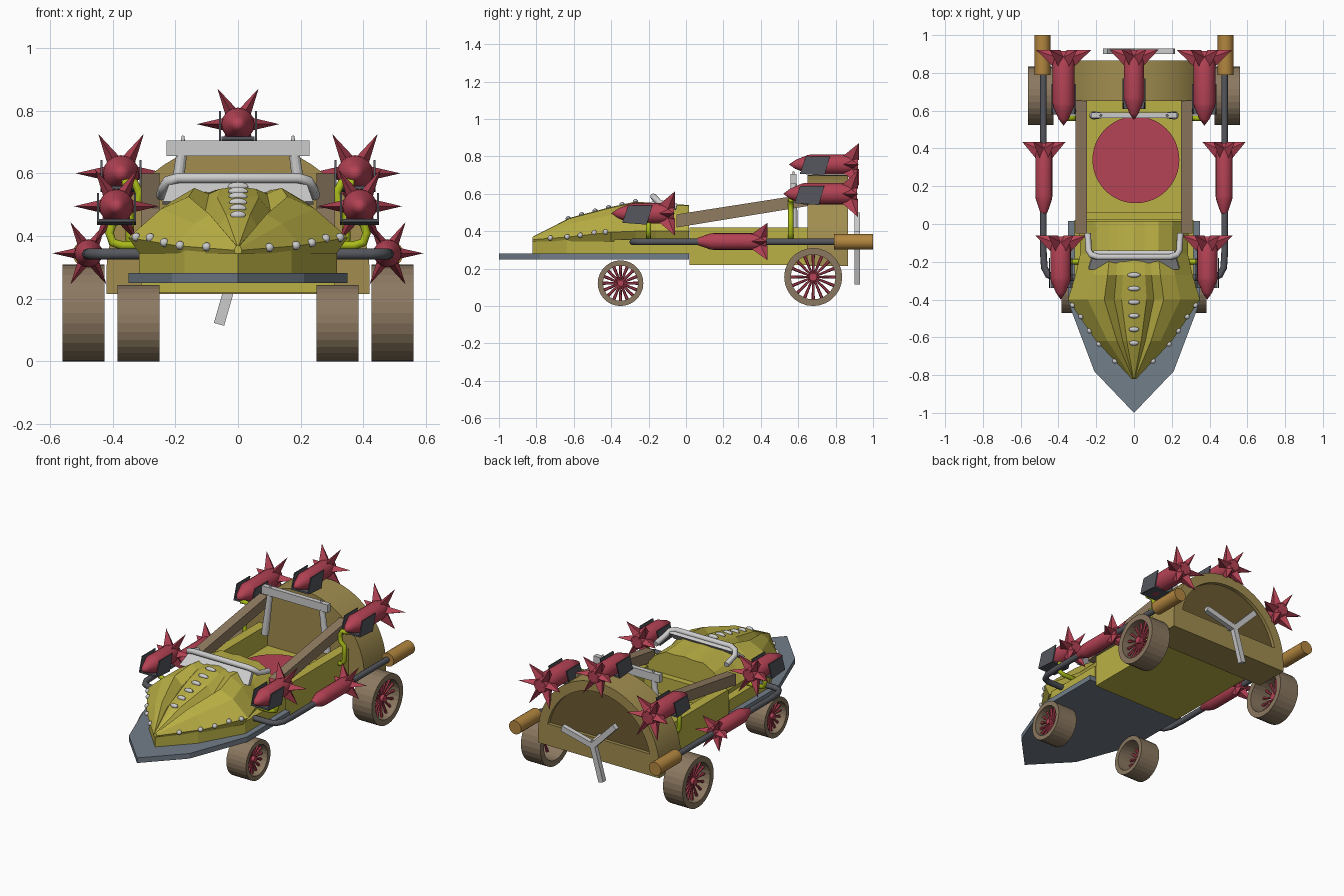
import bpy, bmesh
from math import sin, cos, pi, radians, asin
from mathutils import Vector as V, Matrix
from mathutils.bvhtree import BVHTree

if "Cube" in bpy.data.objects:
    bpy.data.objects.remove(bpy.data.objects["Cube"])

COL = dict(yellow=(.50, .44, .06), red=(.46, .055, .09), tyre=(.26, .19, .12), tan=(.36, .27, .08),
           rail=(.28, .20, .12), blue=(.17, .21, .25), dark=(.09, .095, .11), copper=(.45, .24, .05),
           lime=(.40, .50, .01), brown=(.15, .10, .03))
MATS = {}
for k, c in COL.items():
    MATS[k] = bpy.data.materials.new(k)
    MATS[k].diffuse_color = (*c, 1)


def finish(name, bm, mat=None, smooth=False):
    bmesh.ops.remove_doubles(bm, verts=bm.verts, dist=1e-5)
    bmesh.ops.recalc_face_normals(bm, faces=bm.faces)
    me = bpy.data.meshes.new(name)
    bm.to_mesh(me)
    bm.free()
    ob = bpy.data.objects.new(name, me)
    bpy.context.collection.objects.link(ob)
    if mat:
        me.materials.append(MATS[mat])
    if smooth:
        bpy.ops.object.select_all(action='DESELECT')
        ob.select_set(True)
        bpy.context.view_layer.objects.active = ob
        bpy.ops.object.shade_smooth_by_angle(angle=radians(35))
    return ob


def add_box(bm, x, y, z):
    m = Matrix.Translation((sum(x) / 2, sum(y) / 2, sum(z) / 2)) @ Matrix.Diagonal((x[1] - x[0], y[1] - y[0], z[1] - z[0], 1))
    bmesh.ops.create_cube(bm, size=1, matrix=m)


def add_rod(bm, p, q, r1, r2=None, n=12):
    p, q = V(p), V(q)
    m = Matrix.Translation((p + q) / 2) @ (q - p).to_track_quat('Z', 'Y').to_matrix().to_4x4()
    bmesh.ops.create_cone(bm, cap_ends=True, segments=n, radius1=r1, radius2=r1 if r2 is None else r2,
                          depth=(q - p).length, matrix=m)


def add_prism(bm, pts, d):
    """Extrude a closed 3D polygon by vector d."""
    a = [bm.verts.new(p) for p in pts]
    b = [bm.verts.new(V(p) + V(d)) for p in pts]
    bm.faces.new(a)
    bm.faces.new(b)
    for i in range(len(a)):
        j = (i + 1) % len(a)
        bm.faces.new((a[i], a[j], b[j], b[i]))


def add_lathe(bm, prof, o, axis, n, closed=False):
    """Spin (radius, distance) pairs around the x or y axis."""
    ax, u, w = (V((1, 0, 0)), V((0, 1, 0)), V((0, 0, 1))) if axis == 'x' else (V((0, 1, 0)), V((1, 0, 0)), V((0, 0, 1)))
    rings = [[bm.verts.new(V(o) + ax * t + (u * cos(2 * pi * i / n) + w * sin(2 * pi * i / n)) * r)
              for i in range(n)] for r, t in prof]
    for k in range(len(rings) if closed else len(rings) - 1):
        a, b = rings[k], rings[(k + 1) % len(rings)]
        for i in range(n):
            bm.faces.new((a[i], a[(i + 1) % n], b[(i + 1) % n], b[i]))


def tube(name, pts, r, mat=None):
    cu = bpy.data.curves.new(name, 'CURVE')
    cu.dimensions, cu.bevel_depth, cu.bevel_resolution, cu.use_fill_caps = '3D', r, 2, True
    sp = cu.splines.new('POLY')
    sp.points.add(len(pts) - 1)
    for s, p in zip(sp.points, pts):
        s.co = (*p, 1)
    ob = bpy.data.objects.new(name, cu)
    bpy.context.collection.objects.link(ob)
    if mat:
        cu.materials.append(MATS[mat])


def outline(half, z):
    return [(x, y, z) for x, y in half] + [(-x, y, z) for x, y in reversed(half) if x > 0]


# base plate and lower nose
bm = bmesh.new()
add_prism(bm, outline([(0, -1), (.21, -.78), (.35, -.41), (.35, .015)], .25), (0, 0, .032))
finish("base_plate", bm, 'blue')
bm = bmesh.new()
add_prism(bm, outline([(0, -.82), (.17, -.64), (.315, -.38), (.315, .02)], .28), (0, 0, .075))
finish("lower_nose", bm, 'yellow')

# cockpit tub: floor, walls, dash
bm = bmesh.new()
add_box(bm, (-.31, .31), (.02, .66), (.22, .29))
add_box(bm, (-.25, .25), (.02, .06), (.29, .40))
for s in (-1, 1):
    add_box(bm, sorted((s * .25, s * .31)), (.02, .66), (.29, .42))
finish("cockpit_tub", bm, 'yellow')
bm = bmesh.new()
add_rod(bm, (.01, .34, .29), (.01, .34, .315), .23, n=48)
finish("seat_disc", bm, 'red')

# fluted hood: y, half width, edge z, top z, valley height
bm = bmesh.new()
rings = []
for y, w, ze, zt, dip in [(-.82, .012, .355, .37, .9), (-.62, .20, .37, .472, .62), (-.40, .35, .395, .53, .6),
                          (-.27, .31, .40, .558, .85), (-.16, .285, .40, .55, .95), (.015, .29, .40, .54, .95)]:
    half = [(.9, None), (1, 0), (.7, .68), (.45, .97), (.3, dip), (.19, .95)]
    pts = [(f * w, .345 if h is None else ze + h * (zt - ze)) for f, h in half]
    pts = pts + [(0, zt)] + [(-x, z) for x, z in reversed(pts)]
    rings.append([bm.verts.new((x, y, z)) for x, z in pts])
for a, b in zip(rings, rings[1:]):
    for i in range(len(a)):
        j = (i + 1) % len(a)
        bm.faces.new((a[i], a[j], b[j], b[i]))
bm.faces.new(rings[0])
bm.faces.new(rings[-1])
bm.normal_update()
tree = BVHTree.FromBMesh(bm)
finish("hood", bm, 'yellow')

# hood vents and rivets, dropped onto the hood surface
bm = bmesh.new()
spots = [(0, -.27 - .072 * i, .036 - .002 * i, .014) for i in range(6)]
spots += [(s * x, y, .015, .015) for s in (-1, 1)
          for x, y in [(.325, -.43), (.28, -.49), (.235, -.565), (.185, -.635), (.10, -.725)]]
for x, y, rx, ry in spots:
    hit = tree.ray_cast(V((x, y, 2)), V((0, 0, -1)))[0]
    if hit:
        m = Matrix.Translation(hit) @ Matrix.Diagonal((rx, ry, .014, 1))
        bmesh.ops.create_uvsphere(bm, u_segments=10, v_segments=6, radius=1, matrix=m)
finish("hood_studs", bm, None, True)

# windscreen
bm = bmesh.new()
add_prism(bm, [(-.24, -.24, .51), (.24, -.24, .51), (.215, -.16, .58), (-.215, -.16, .58)], (0, .02, -.01))
finish("windscreen", bm)
tube("windscreen_frame", [(-.245, -.05, .53), (-.24, -.14, .55), (-.225, -.165, .575), (-.19, -.175, .585),
                          (.19, -.175, .585), (.225, -.165, .575), (.24, -.14, .55), (.245, -.05, .53)], .017)


# rear engine arch with a recessed panel
def arch(r, base, y):
    a0 = asin((base - .28) / r) if base > .28 else 0
    pts = [(r * cos(a0 + (pi - 2 * a0) * i / 32), y, .28 + r * sin(a0 + (pi - 2 * a0) * i / 32)) for i in range(33)]
    return pts if base > .28 else pts + [(-r, y, base), (r, y, base)]


bm = bmesh.new()
add_prism(bm, arch(.42, .215, .65), (0, .215, 0))
body = finish("engine_arch", bm, 'tan', True)
bm = bmesh.new()
add_prism(bm, arch(.36, .35, .84), (0, .1, 0))
cutter = finish("panel_cutter", bm)
cutter.hide_render = True
cutter.hide_viewport = True
mod = body.modifiers.new("recess", 'BOOLEAN')
mod.operation, mod.object, mod.solver = 'DIFFERENCE', cutter, 'EXACT'
bm = bmesh.new()
add_prism(bm, arch(.359, .351, .835), (0, .01, 0))
finish("rear_panel", bm, 'brown')

# three-bladed propeller and shaft
bm = bmesh.new()
c = V((0, .915, .33))
for a in (14, 134, 254):
    d, t = V((cos(radians(a)), 0, sin(radians(a)))), V((-sin(radians(a)), 0, cos(radians(a)))) * .017
    add_prism(bm, [p - V((0, .015, 0)) for p in (c - t, c + d * .22 - t, c + d * .22 + t, c + t)], (0, .03, 0))
add_rod(bm, (0, .82, .36), (0, .92, .345), .018)
finish("propeller", bm)

# roll bar
bm = bmesh.new()
for s in (-1, 1):
    add_rod(bm, (s * .215, .575, .40), (s * .18, .575, .66), .022, .017)
    add_rod(bm, (s * .178, .575, .66), (s * .175, .575, .72), .014, .004)
add_box(bm, (-.228, .228), (.56, .59), (.655, .705))
finish("roll_bar", bm)

SIDES = ((1, "right"), (-1, "left"))
for s, side in SIDES:
    # sloping rail
    bm = bmesh.new()
    add_prism(bm, [(s * .25, -.05, .42), (s * .25, .655, .535), (s * .25, .655, .60), (s * .25, -.05, .49)], (s * .06, 0, 0))
    finish(side + "_rail", bm, 'rail')
    # side pipe and exhaust
    tube(side + "_side_pipe", [(s * x, y, .343) for x, y in [(.31, -.285), (.42, -.285), (.455, -.27), (.475, -.23),
                                                          (.48, -.15), (.48, .80)]], .018, 'dark')
    bm = bmesh.new()
    add_rod(bm, (s * .485, .79, .343), (s * .485, 1, .343), .042, n=20)
    finish(side + "_exhaust", bm, 'copper', True)
    # missile brackets
    tube(side + "_rear_bracket", [(s * x, .56, z) for x, z in [(.37, .57), (.33, .57), (.315, .54), (.32, .50), (.345, .48),
                                                            (.345, .39), (.33, .365), (.29, .36)]], .014, 'lime')
    tube(side + "_front_bracket", [(s * x, -.2, z) for x, z in [(.37, .46), (.40, .44), (.41, .41), (.40, .38), (.37, .37),
                                                             (.29, .37)]], .014, 'lime')
    # wheels: hollow tyre, red hub and spokes
    for end, x0, x1, y, r in (("front", .25, .385, -.35, .122), ("rear", .425, .56, .68, .155)):
        ri = r * .77
        bm = bmesh.new()
        o = V((s * (x0 + x1) / 2, y, r))
        add_lathe(bm, [(r, -.0675), (r, .0675), (ri, .0675), (ri, -.0675)], o, 'x', 28, True)
        finish(f"{end}_{side}_tyre", bm, 'tyre')
        bm = bmesh.new()
        o.x += s * .025
        add_rod(bm, o - V((.025, 0, 0)), o + V((.025, 0, 0)), r * .14)
        for i in range(16):
            d = V((0, cos(i * pi / 8), sin(i * pi / 8)))
            add_rod(bm, o + d * r * .1, o + d * ri * 1.02, .0055, .009, 6)
        finish(f"{end}_{side}_spokes", bm, 'red')


# missiles: lathed body, six swept tail spikes, side plates
def missile(name, x, y, z, length, r, spike, plates=True):
    bm = bmesh.new()
    add_lathe(bm, [(0, 0), (r * .45, .035), (r * .95, .10), (r, .12), (r, length - .07), (r * .7, length - .005), (0, length - .005)],
              (x, y, z), 'y', 16)
    for i in range(6):
        a = i * pi / 3
        d, t = V((cos(a), 0, sin(a))), V((-sin(a), 0, cos(a)))
        o = V((x, y, z)) + d * r * .55
        base = [bm.verts.new(o + V((0, yy, 0)) + t * k * r) for yy, k in
                ((length - .11, 0), (length - .04, .45), (length, 0), (length - .04, -.45))]
        tip = bm.verts.new(V((x, y + length, z)) + d * spike)
        bm.faces.new(base)
        for k in range(4):
            bm.faces.new((base[k], base[(k + 1) % 4], tip))
    finish(name, bm, 'red', True)
    if plates:
        bm = bmesh.new()
        for k in (-1, 1):
            add_prism(bm, [(x + k * (r + .001), y + dy, z + dz) for dy, dz in ((.09, .042), (.22, .042), (.19, -.06), (.06, -.05))],
                      (k * .006, 0, 0))
        add_prism(bm, [(x - r, y + .06, z - .05), (x + r, y + .06, z - .05), (x + r, y + .19, z - .06), (x - r, y + .19, z - .06)],
                  (0, 0, .01))
        finish(name + "_cradle", bm, 'dark')


for s, side in SIDES:
    missile(side + "_front_missile", s * .388, -.40, .495, .34, .055, .135)
    missile(side + "_rear_missile", s * .373, .52, .60, .40, .058, .145)
    missile(side + "_low_missile", s * .477, .03, .345, .405, .045, .115, False)
missile("top_missile", 0, .55, .757, .375, .053, .132)

for m in bpy.data.materials:
    if m.users and not m.is_grease_pencil:
        m.use_nodes = True
        m.node_tree.nodes["Principled BSDF"].inputs["Base Color"].default_value = m.diffuse_color
